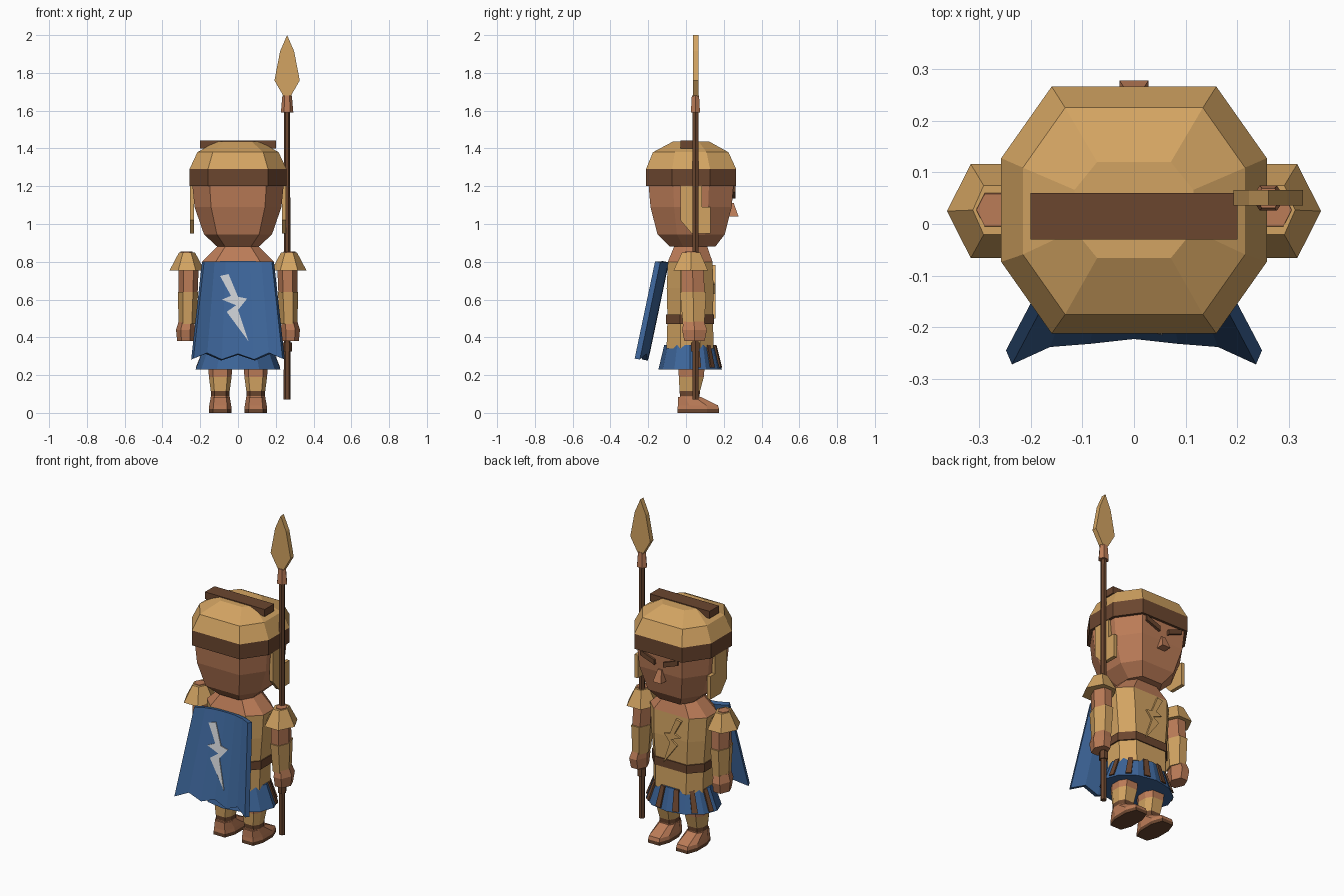
import bpy, bmesh
from math import cos, sin, radians
from mathutils import Vector

if "Cube" in bpy.data.objects:
    bpy.data.objects.remove(bpy.data.objects["Cube"])


def material(name, col):
    m = bpy.data.materials.new(name)
    m.diffuse_color = (*col, 1)
    m.use_nodes = True
    m.node_tree.nodes["Principled BSDF"].inputs["Base Color"].default_value = m.diffuse_color
    return m


GOLD = material("gold", (0.65, 0.37, 0.122))
SKIN = material("skin", (0.50, 0.20, 0.096))
BROWN = material("brown leather", (0.147, 0.061, 0.028))
BLUE = material("blue cloth", (0.046, 0.13, 0.32))
SILVER = material("silver", (0.58, 0.60, 0.63))


def ngon(n):
    return [(cos(2 * 3.1415927 * i / n), sin(2 * 3.1415927 * i / n)) for i in range(n)]


OCT = [(1, -.42), (1, .42), (.62, 1), (-.62, 1), (-1, .42), (-1, -.42), (-.62, -1), (.62, -1)]
HEX = ngon(6)
SQUARE = [(1, -1), (1, 1), (-1, 1), (-1, -1)]


def finish(name, bm, mats, recalc=True):
    if recalc:
        bmesh.ops.recalc_face_normals(bm, faces=bm.faces)
    me = bpy.data.meshes.new(name)
    bm.to_mesh(me)
    bm.free()
    for m in mats:
        me.materials.append(m)
    ob = bpy.data.objects.new(name, me)
    bpy.context.collection.objects.link(ob)
    return ob


def loft(name, outline, rings, mats):
    """rings: (z, cx, cy, rx, ry); mats: one per band between rings, or a single one."""
    bands = mats if isinstance(mats, list) else [mats] * (len(rings) - 1)
    slots = list(dict.fromkeys(bands))
    bm = bmesh.new()
    loops = [[bm.verts.new((cx + u * rx, cy + v * ry, z)) for u, v in outline]
             for z, cx, cy, rx, ry in rings]
    n = len(outline)
    for k, (a, b) in enumerate(zip(loops, loops[1:])):
        for i in range(n):
            j = (i + 1) % n
            bm.faces.new((a[i], a[j], b[j], b[i])).material_index = slots.index(bands[k])
    bm.faces.new(loops[0]).material_index = slots.index(bands[0])
    bm.faces.new(loops[-1]).material_index = slots.index(bands[-1])
    return finish(name, bm, slots)


def slab(name, pts, offset, mat):
    """Polygon of 3D points thickened by an offset vector."""
    bm = bmesh.new()
    a = [bm.verts.new(p) for p in pts]
    b = [bm.verts.new(Vector(p) + Vector(offset)) for p in pts]
    bm.faces.new(a)
    bm.faces.new(b)
    for i in range(len(a)):
        j = (i + 1) % len(a)
        bm.faces.new((a[i], a[j], b[j], b[i]))
    return finish(name, bm, [mat])


# Head and face
loft("head", OCT, [(.88, 0, .035, .11, .12), (.945, 0, .027, .18, .178),
                   (1.09, 0, .027, .23, .215), (1.22, 0, .027, .243, .226)], SKIN)
loft("nose", SQUARE, [(1.04, 0, .25, .028, .028), (1.11, 0, .24, .012, .013)], SKIN)
for s, side in ((-1, "left"), (1, "right")):
    slab(side + "_brow", [(s * x, .244, z) for x, z in
         ((.03, 1.135), (.03, 1.165), (.125, 1.2), (.125, 1.17))], (0, .018, 0), BROWN)
    # Cheek guard, stepping forward below the eye opening
    slab(side + "_cheek_guard", [(s * .232, y, z) for y, z in
         ((-.03, 1.21), (.085, 1.21), (.085, 1.09), (.13, 1.09), (.13, .95), (.03, .95), (-.03, 1.02))],
         (s * .022, 0, 0), GOLD)

# Helmet
loft("helmet_band", OCT, [(1.2, 0, .027, .257, .239), (1.29, 0, .027, .257, .239)], BROWN)
loft("helmet_dome", OCT, [(1.29, 0, .027, .257, .239), (1.38, 0, .025, .215, .2),
                          (1.438, 0, .027, .115, .093)], GOLD)
loft("helmet_crest", SQUARE, [(1.4, 0, .015, .2, .045), (1.443, 0, .015, .2, .045)], BROWN)

# Torso
loft("torso", OCT, [(.34, 0, .022, .165, .125), (.5, 0, .022, .168, .12),
                    (.66, 0, .022, .182, .124), (.8, 0, .022, .19, .118),
                    (.88, 0, .025, .11, .088)], [GOLD, GOLD, GOLD, SKIN])
loft("belt", OCT, [(.47, 0, .022, .176, .127), (.52, 0, .022, .176, .127)], BROWN)

# Skirt with leather strips
loft("skirt", ngon(12), [(.23, 0, .022, .225, .168), (.36, 0, .022, .175, .137)], BLUE)
for i, a in enumerate((15, 45, 75, 105, 135, 165)):
    def on_skirt(deg, top):
        rx, ry, z = (.175, .137, .36) if top else (.225, .168, .24)
        r = radians(deg)
        return (.97 * rx * cos(r), .022 + .97 * ry * sin(r), z)
    d = 5
    slab("skirt_strip_%d" % i, [on_skirt(a - d, 1), on_skirt(a + d, 1), on_skirt(a + d, 0), on_skirt(a - d, 0)],
         (.009 * cos(radians(a)), .009 * sin(radians(a)), 0), BROWN)

# Arms and legs
for s, side in ((-1, "left"), (1, "right")):
    loft(side + "_shoulder_pad", HEX, [(.755, s * .27, .025, .092, .105), (.85, s * .27, .027, .042, .055)], GOLD)
    loft(side + "_upper_arm", HEX, [(.6, s * .265, .038, .05, .072), (.75, s * .262, .035, .053, .068),
                                    (.854, s * .273, .027, .032, .036)], SKIN)
    loft(side + "_bracer", HEX, [(.47, s * .268, .04, .046, .066), (.64, s * .265, .038, .054, .08)], GOLD)
    loft(side + "_hand", HEX, [(.38, s * .276, .045, .046, .062), (.44, s * .278, .045, .05, .076),
                               (.485, s * .272, .042, .042, .062)], SKIN)
    x = s * .094
    loft(side + "_leg", OCT, [(.06, x, .02, .048, .052), (.09, x, .02, .05, .052),
                              (.115, x, .02, .05, .054), (.19, x, .028, .06, .066),
                              (.28, x, .03, .066, .072)], [SKIN, BROWN, GOLD, SKIN])
    loft(side + "_foot", OCT, [(0, x, .065, .06, .11), (.02, x, .065, .06, .11),
                               (.04, x, .063, .058, .106), (.085, x, .018, .05, .06)], [BROWN, SKIN, SKIN])

# Spear
X, Y = .26, .05
loft("spear_shaft", HEX, [(.07, X, Y, .018, .018), (1.62, X, Y, .016, .018)], BROWN)
loft("spear_grip", HEX, [(.325, X, Y, .025, .026), (.372, X, Y, .025, .026)], BROWN)
loft("spear_socket", HEX, [(1.59, X, Y, .033, .028), (1.68, X, Y, .025, .022)], SKIN)
half = [(.018, 1.675), (.067, 1.76), (.037, 1.915)]
blade = half + [(0, 2.0)] + [(-u, z) for u, z in reversed(half)]
slab("spear_blade", [(X + u, Y - .014, z) for u, z in blade], (0, .03, 0), GOLD)


# Cape: edges flare backward, hem zigzags
def cape_y(u, z):
    return -.12 - .105 * (.8 - z) / .5 - .045 * abs(u) ** 2.6


bm = bmesh.new()
cols = []
for u, zb in ((-1, .285), (-.69, .315), (-.36, .28), (0, .31), (.36, .28), (.69, .315), (1, .285)):
    cols.append([bm.verts.new((u * w, cape_y(u, z) + .015, z)) for w, z in ((.185, .8), (.242, zb))])
for a, b in zip(cols, cols[1:]):
    bm.faces.new((a[0], a[1], b[1], b[0]))
cape = finish("cape", bm, [BLUE], False)
mod = cape.modifiers.new("thickness", "SOLIDIFY")
mod.thickness = .03
mod.offset = 0

# Lightning bolts on cape and chest
BOLT = [(-.095, .725), (-.05, .735), (.0, .615), (.048, .605), (.0, .545), (.055, .38),
        (-.06, .535), (-.01, .57), (-.085, .6), (-.037, .62)]
slab("cape_bolt", [(x, cape_y(x / .22, z) - .006, z) for x, z in BOLT], (0, .009, 0), SILVER)
slab("chest_bolt", [(x * .8, .138, .5 + (z - .38) * .8) for x, z in BOLT], (0, .018, 0), GOLD)
